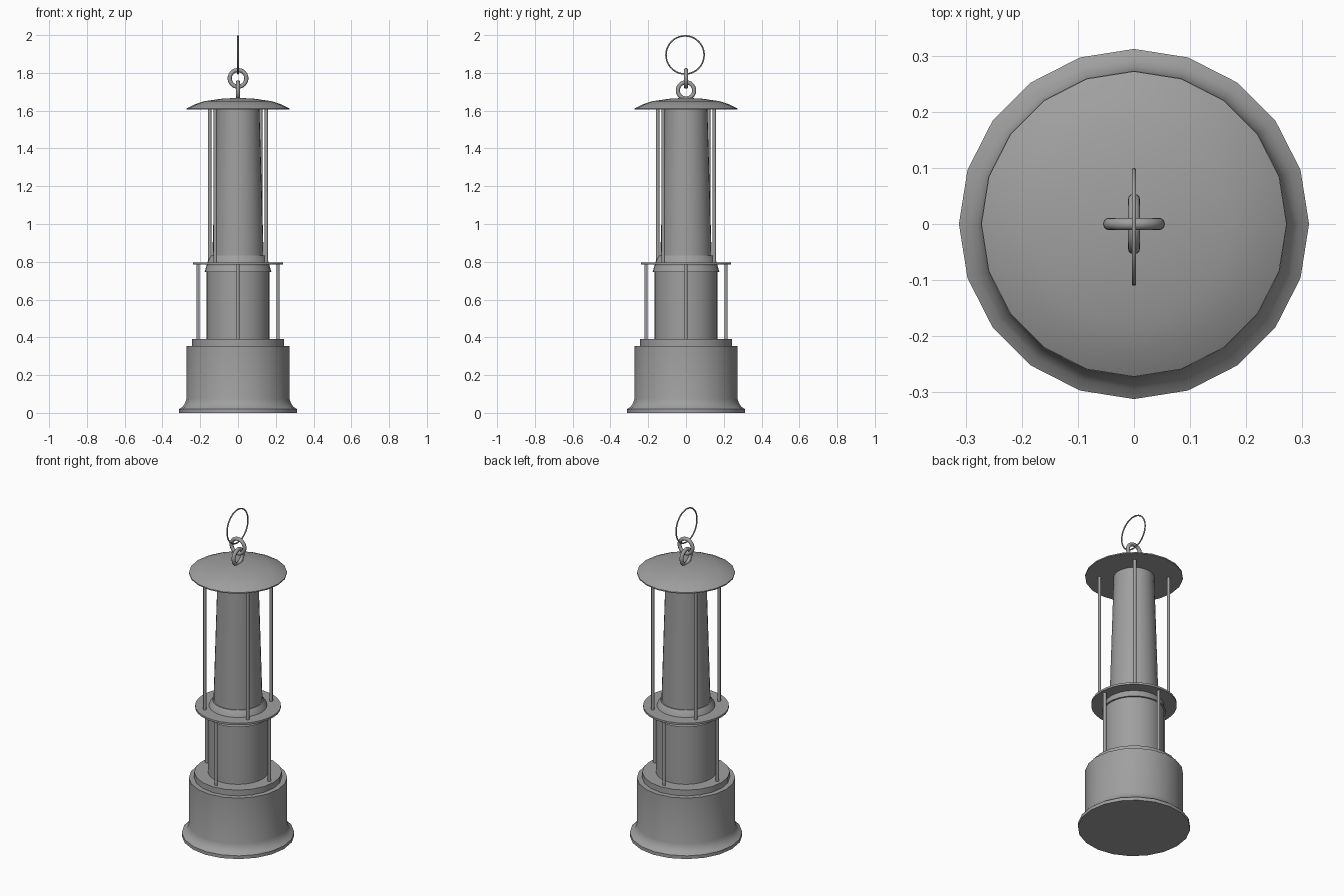
import bpy
import math

if "Cube" in bpy.data.objects:
    bpy.data.objects.remove(bpy.data.objects["Cube"], do_unlink=True)

SIDES = 20

metal = bpy.data.materials.new("grey_metal")
metal.use_nodes = True
GREY = (0.35, 0.35, 0.35, 1)
metal.diffuse_color = GREY
metal.node_tree.nodes["Principled BSDF"].inputs["Base Color"].default_value = GREY


def finish(obj, name, angle=35):
    obj.name = name
    obj.data.materials.append(metal)
    bpy.ops.object.select_all(action='DESELECT')
    obj.select_set(True)
    bpy.context.view_layer.objects.active = obj
    bpy.ops.object.shade_smooth_by_angle(angle=math.radians(angle))
    return obj


def lathe(name, profile, sides=SIDES):
    """Closed turned solid from (radius, height) points, bottom to top."""
    verts, faces = [], []
    for r, z in profile:
        for i in range(sides):
            a = math.tau * i / sides
            verts.append((r * math.cos(a), r * math.sin(a), z))
    for k in range(len(profile) - 1):
        for i in range(sides):
            j = (i + 1) % sides
            low, high = k * sides, (k + 1) * sides
            faces.append((low + i, low + j, high + j, high + i))
    faces.append(tuple(reversed(range(sides))))
    faces.append(tuple(range(len(verts) - sides, len(verts))))
    mesh = bpy.data.meshes.new(name)
    mesh.from_pydata(verts, [], faces)
    obj = bpy.data.objects.new(name, mesh)
    bpy.context.collection.objects.link(obj)
    return finish(obj, name)


def rods(name, radius, start, bottom, top):
    """Four upright rods spaced evenly around the axis."""
    for i in range(4):
        a = start + math.pi / 2 * i
        bpy.ops.mesh.primitive_cylinder_add(
            vertices=12, radius=0.009, depth=top - bottom,
            location=(radius * math.cos(a), radius * math.sin(a), (top + bottom) / 2))
        finish(bpy.context.object, f"{name}_{i + 1}")


def ring(name, major, minor, y, z, rotation):
    bpy.ops.mesh.primitive_torus_add(
        major_radius=major, minor_radius=minor, major_segments=40,
        minor_segments=12, location=(0, y, z), rotation=rotation)
    finish(bpy.context.object, name, 60)


# Fuel tank with flared foot and stepped lid
lathe("tank", [(0.312, 0), (0.312, 0.02), (0.294, 0.032), (0.281, 0.05),
               (0.273, 0.075), (0.273, 0.355)])
lathe("tank_lid", [(0.243, 0.35), (0.243, 0.39)])

# Glass cylinder, its collar and the middle plate
lathe("glass", [(0.167, 0.385), (0.167, 0.79)], 32)
lathe("collar", [(0.177, 0.745), (0.165, 0.785), (0.158, 0.81), (0.142, 0.832)], 32)
lathe("middle_plate", [(0.238, 0.785), (0.238, 0.797)], 32)

# Tapered chimney
lathe("chimney", [(0.137, 0.79), (0.113, 1.61)], 32)

# Guard rods
rods("lower_rod", 0.212, 0, 0.38, 0.79)
rods("upper_rod", 0.192, math.atan2(0.15, 0.12), 0.79, 1.61)

# Domed cap
lathe("cap", [(0.272, 1.605), (0.272, 1.612), (0.265, 1.616), (0.225, 1.635),
              (0.178, 1.65), (0.09, 1.663), (0.02, 1.667)])

# Hanging rings
ring("lower_link", 0.043, 0.011, 0, 1.707, (0, math.pi / 2, 0))
ring("upper_link", 0.044, 0.011, 0, 1.771, (math.pi / 2, 0, 0))
ring("carry_ring", 0.101, 0.004, -0.005, 1.895, (0, math.pi / 2, 0))
